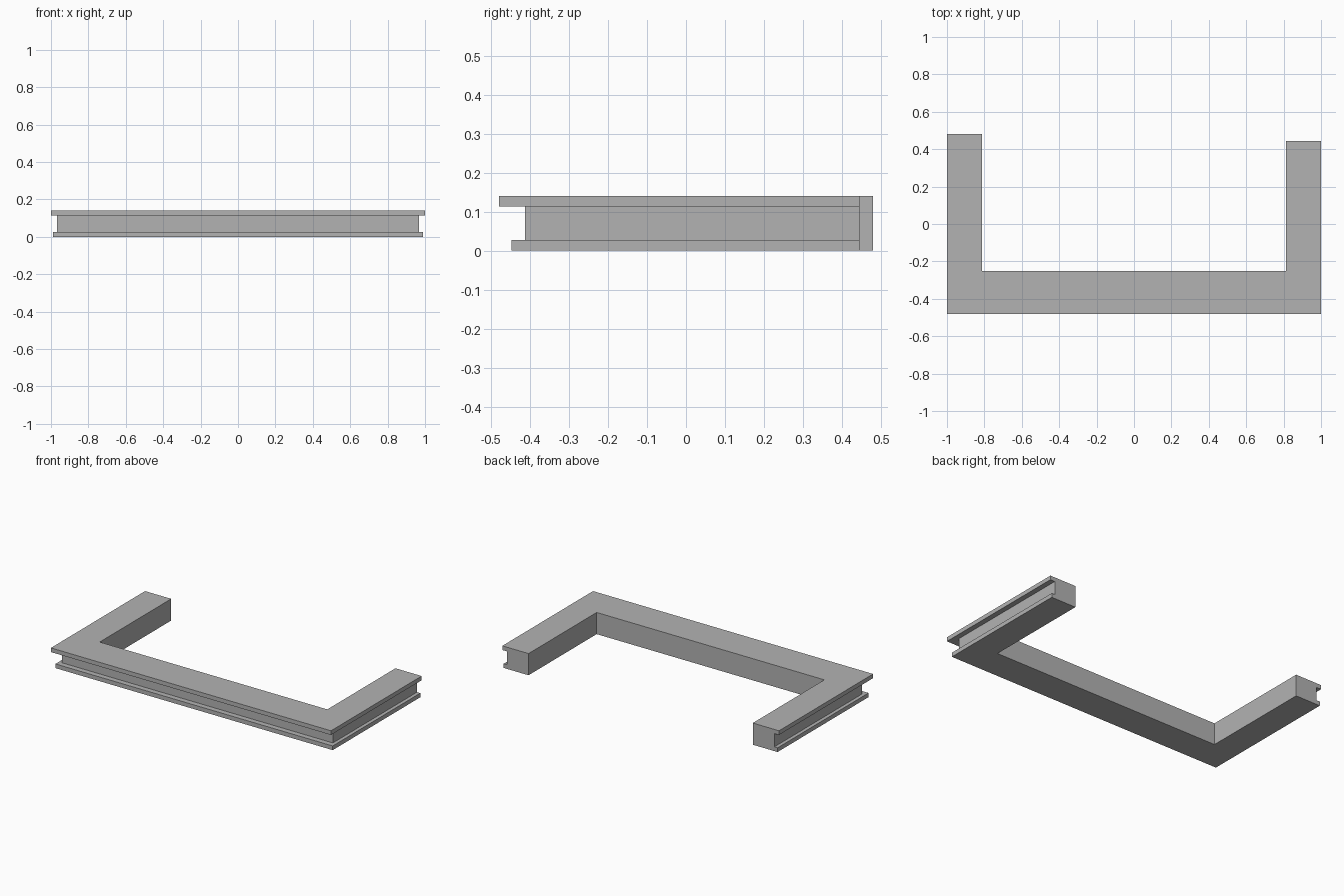
import bpy
import bmesh

cube = bpy.data.objects.get("Cube")
if cube:
    bpy.data.objects.remove(cube, do_unlink=True)

grey = bpy.data.materials.new("plain_grey")
grey.use_nodes = True
colour = (0.45, 0.45, 0.45, 1)
grey.diffuse_color = colour
grey.node_tree.nodes["Principled BSDF"].inputs["Base Color"].default_value = colour

# Outline of the channel section: (side inset, front inset, height)
TOP, LIP_TOP, LIP_LOW = 0.14, 0.113, 0.027
outer = [(0.01, 0.032, 0), (0.01, 0.032, LIP_LOW), (0.033, 0.067, LIP_LOW),
         (0.033, 0.067, LIP_TOP), (0, 0, LIP_TOP), (0, 0, TOP)]

FRONT, INNER_Y, INNER_X = -0.48, -0.25, 0.813
LEFT_END, RIGHT_END = 0.445, 0.48


def section(bm, side, end):
    """One cross-section, either at an arm's end or mitred at the corner."""
    points = [(side * (1 - sx), FRONT + sy if end is None else end, z)
              for sx, sy, z in outer]
    inner_y = INNER_Y if end is None else end
    points += [(side * INNER_X, inner_y, z) for z in (TOP, 0)]
    return [bm.verts.new(p) for p in points]


# Sweep the section along the right arm, the front rail and the left arm
bm = bmesh.new()
rings = [section(bm, side, end) for side, end in
         ((-1, RIGHT_END), (-1, None), (1, None), (1, LEFT_END))]
for a, b in zip(rings, rings[1:]):
    for i in range(len(a)):
        j = (i + 1) % len(a)
        bm.faces.new((a[i], a[j], b[j], b[i]))
bm.faces.new(rings[0])
bm.faces.new(rings[-1])
bmesh.ops.recalc_face_normals(bm, faces=bm.faces)

mesh = bpy.data.meshes.new("channel_frame")
bm.to_mesh(mesh)
bm.free()
mesh.materials.append(grey)
frame = bpy.data.objects.new("channel_frame", mesh)
bpy.context.collection.objects.link(frame)
